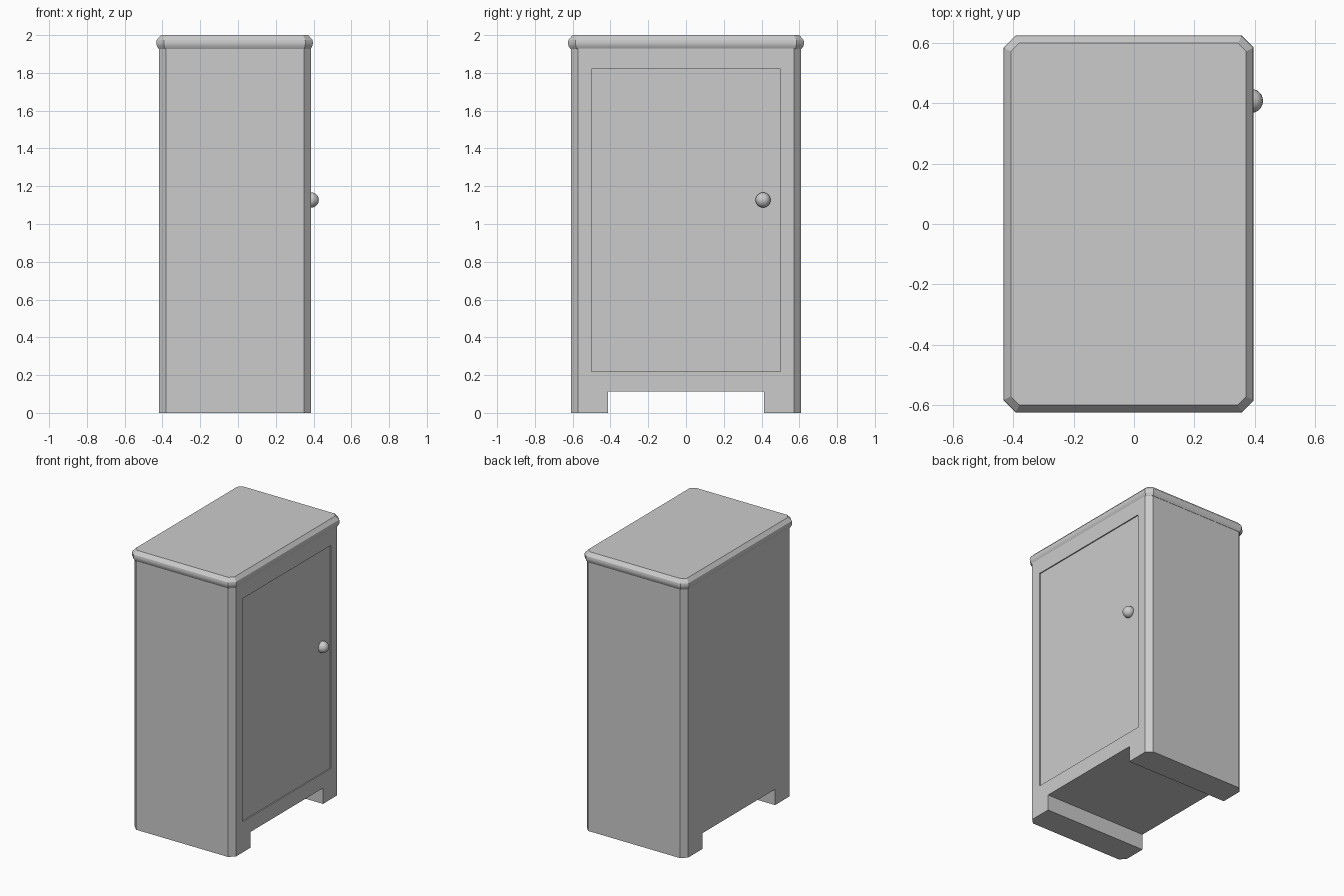
import bpy, bmesh
from math import radians

if "Cube" in bpy.data.objects:
    bpy.data.objects.remove(bpy.data.objects["Cube"], do_unlink=True)

grey = bpy.data.materials.new("painted_grey")
grey.use_nodes = True
grey.diffuse_color = (0.6, 0.6, 0.6, 1)
grey.node_tree.nodes["Principled BSDF"].inputs["Base Color"].default_value = grey.diffuse_color


def finish(name, bm):
    bmesh.ops.recalc_face_normals(bm, faces=bm.faces)
    mesh = bpy.data.meshes.new(name)
    bm.to_mesh(mesh)
    bm.free()
    mesh.materials.append(grey)
    obj = bpy.data.objects.new(name, mesh)
    bpy.context.collection.objects.link(obj)
    return obj


def smooth(obj, angle):
    bpy.ops.object.select_all(action="DESELECT")
    obj.select_set(True)
    bpy.context.view_layer.objects.active = obj
    bpy.ops.object.shade_smooth_by_angle(angle=radians(angle))


def octagon_loft(name, cx, hx, hy, cut, rows):
    """Stack rectangular rings with clipped corners; rows are (height, inset)."""
    bm = bmesh.new()
    rings = []
    for z, inset in rows:
        a, b, c = hx - inset, hy - inset, cut - 0.5 * inset
        points = [(a, c - b), (a, b - c), (a - c, b), (c - a, b),
                  (-a, b - c), (-a, c - b), (c - a, -b), (a - c, -b)]
        rings.append([bm.verts.new((cx + x, y, z)) for x, y in points])
    for low, high in zip(rings, rings[1:]):
        for i in range(8):
            j = (i + 1) % 8
            bm.faces.new((low[i], low[j], high[j], high[i]))
    bm.faces.new(rings[0][::-1])
    bm.faces.new(rings[-1])
    return finish(name, bm)


def cut_box(target, low, high):
    """Subtract an axis-aligned box from the target."""
    bm = bmesh.new()
    bmesh.ops.create_cube(bm, size=1)
    for v in bm.verts:
        v.co = [lo + (hi - lo) * (c + 0.5) for lo, hi, c in zip(low, high, v.co)]
    cutter = finish("cutter", bm)
    cutter.hide_render = True
    mod = target.modifiers.new("cut", "BOOLEAN")
    mod.operation = "DIFFERENCE"
    mod.solver = "EXACT"
    mod.object = cutter
    bpy.context.view_layer.objects.active = target
    bpy.ops.object.modifier_apply(modifier=mod.name)
    bpy.data.objects.remove(cutter, do_unlink=True)


# Cabinet body: clipped corners, arched base and a shallow sunken door
FRONT = 0.386
body = octagon_loft("cabinet_body", -0.016, 0.402, 0.61, 0.037, [(0, 0), (1.935, 0)])
cut_box(body, (-1, -0.412, -0.1), (1, 0.412, 0.113))
cut_box(body, (FRONT - 0.008, -0.5, 0.22), (1, 0.5, 1.82))

# Lid with a rounded overhanging rim
lid = octagon_loft("lid", -0.018, 0.415, 0.625, 0.04,
                   [(1.927, 0.013), (1.943, 0.003), (1.96, 0), (1.975, 0.003), (2.0, 0.025)])
smooth(lid, 30)

# Round door knob
bm = bmesh.new()
bmesh.ops.create_uvsphere(bm, u_segments=24, v_segments=12, radius=0.04)
bmesh.ops.translate(bm, verts=bm.verts, vec=(0.388, 0.408, 1.127))
smooth(finish("door_knob", bm), 40)
